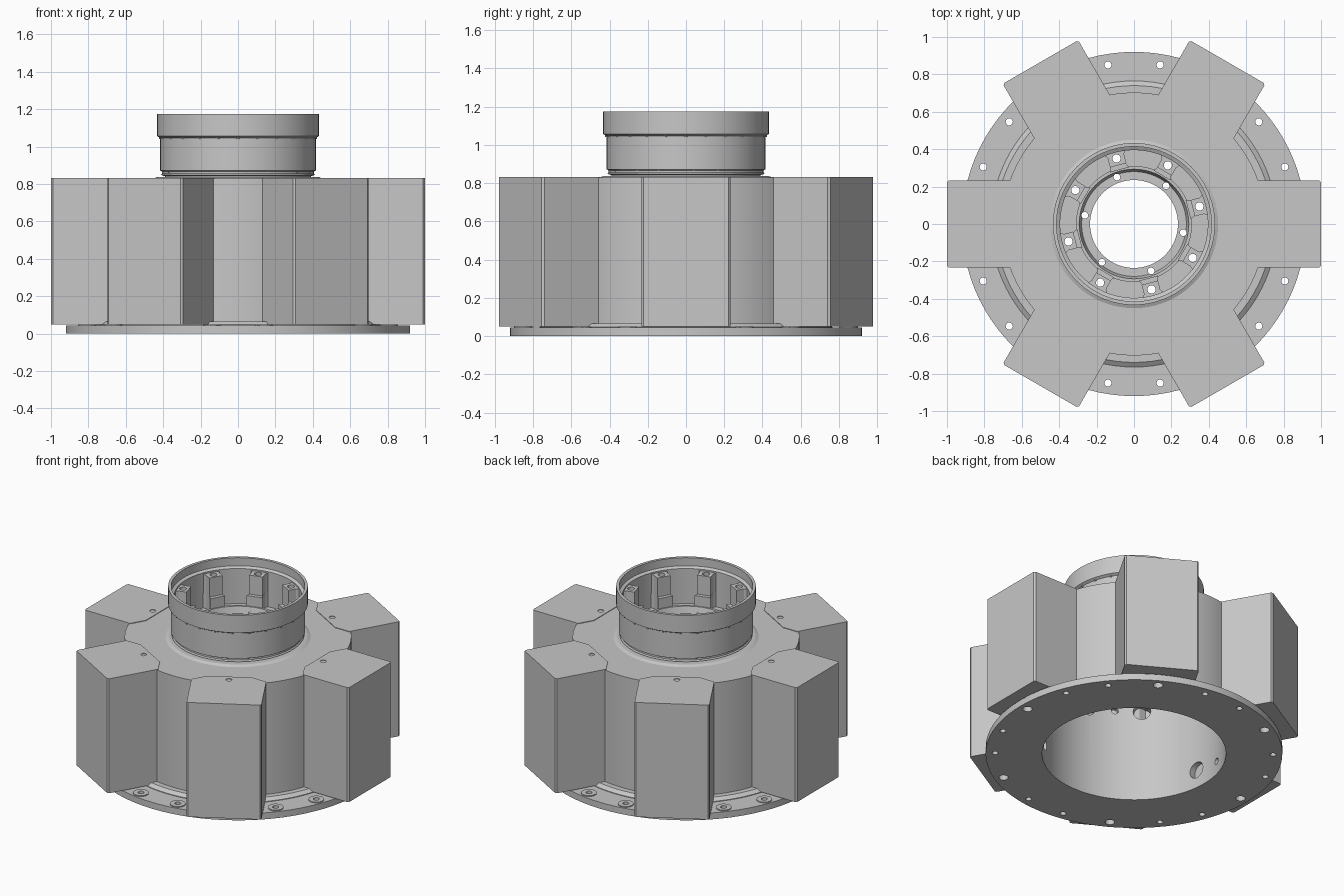
import bpy, bmesh
from math import cos, sin, pi, radians
from mathutils import Matrix, Vector

old = bpy.data.objects.get("Cube")
if old:
    bpy.data.objects.remove(old, do_unlink=True)

grey = bpy.data.materials.new("machined_grey")
grey.use_nodes = True
COLOUR = (0.57, 0.57, 0.57, 1)
grey.diffuse_color = COLOUR
grey.node_tree.nodes["Principled BSDF"].inputs["Base Color"].default_value = COLOUR


def smooth(ob):
    bpy.ops.object.select_all(action='DESELECT')
    ob.select_set(True)
    bpy.context.view_layer.objects.active = ob
    bpy.ops.object.shade_smooth_by_angle(angle=radians(20))


def finish(bm, name):
    bmesh.ops.recalc_face_normals(bm, faces=bm.faces)
    mesh = bpy.data.meshes.new(name)
    bm.to_mesh(mesh)
    bm.free()
    ob = bpy.data.objects.new(name, mesh)
    bpy.context.collection.objects.link(ob)
    mesh.materials.append(grey)
    smooth(ob)
    return ob


def lathe(name, profile, sides=96):
    """Turn a closed (radius, height) profile around z."""
    bm = bmesh.new()
    rings = [[bm.verts.new((r * cos(2 * pi * i / sides), r * sin(2 * pi * i / sides), z))
              for r, z in profile] for i in range(sides)]
    n = len(profile)
    for i in range(sides):
        a, b = rings[i], rings[(i + 1) % sides]
        for j in range(n):
            k = (j + 1) % n
            bm.faces.new((a[j], b[j], b[k], a[k]))
    return finish(bm, name)


def prism(bm, outline, z0, z1, angle):
    """Extrude a plan outline and turn it about z."""
    rot = Matrix.Rotation(radians(angle), 3, 'Z')
    low, high = ([bm.verts.new(rot @ Vector((x, y, z))) for x, y in outline] for z in (z0, z1))
    n = len(outline)
    bm.faces.new(low[::-1])
    bm.faces.new(high)
    for i in range(n):
        k = (i + 1) % n
        bm.faces.new((low[i], low[k], high[k], high[i]))


def mirrored(half):
    return [(x, -y) for x, y in half] + [(x, y) for x, y in reversed(half)]


def pin(bm, radius, dist, angle, z0, z1, sides=16):
    """Upright cylinder at polar position."""
    prism(bm, [(dist + radius * cos(2 * pi * i / sides), radius * sin(2 * pi * i / sides))
               for i in range(sides)], z0, z1, angle)


def radial_pin(bm, radius, angle, z):
    """Cylinder lying along a radius, through the inner wall."""
    m = (Matrix.Rotation(radians(angle), 4, 'Z') @ Matrix.Translation((0.57, 0, z))
         @ Matrix.Rotation(pi / 2, 4, 'Y'))
    bmesh.ops.create_cone(bm, cap_ends=True, segments=20, radius1=radius, radius2=radius,
                          depth=0.16, matrix=m)


def cut(ob, bm):
    cutter = finish(bm, "hole_cutter")
    cutter.hide_render = True
    mod = ob.modifiers.new("holes", 'BOOLEAN')
    mod.operation = 'DIFFERENCE'
    mod.solver = 'EXACT'
    mod.object = cutter
    bpy.ops.object.select_all(action='DESELECT')
    ob.select_set(True)
    bpy.context.view_layer.objects.active = ob
    bpy.ops.object.modifier_apply(modifier=mod.name)
    bpy.data.objects.remove(cutter, do_unlink=True)
    smooth(ob)


SIXTHS = range(0, 360, 60)
BOLTS = [a + 30 + s for a in SIXTHS for s in (-9.3, 9.3)]
POSTS = [15 + 45 * i for i in range(8)]


def hub_holes():
    """Cutter for the two rings of screw holes through hub and drum top."""
    bm = bmesh.new()
    for a in POSTS:
        pin(bm, 0.022, 0.362, a, 0.5, 1.3)
    for a in SIXTHS:
        pin(bm, 0.018, 0.267, a + 50, 0.5, 1.3)
    return bm


# Base flange with bolt holes and washers
flange = lathe("base_flange", [(0.57, 0), (0.92, 0), (0.92, 0.044), (0.57, 0.044)])
bm = bmesh.new()
for a in BOLTS:
    pin(bm, 0.019, 0.862, a, -0.1, 0.2)
for a in SIXTHS:
    pin(bm, 0.03, 0.862, a, -0.1, 0.2)
cut(flange, bm)
for a in BOLTS:
    ring = lathe("bolt_washer", [(0.019, 0.04), (0.048, 0.04), (0.048, 0.05), (0.019, 0.05)], 24)
    ring.location = (0.862 * cos(radians(a)), 0.862 * sin(radians(a)), 0)

# Hollow drum with a stepped foot and a shallow collar seat on top
drum = lathe("drum_body", [
    (0.57, 0.03), (0.765, 0.03), (0.765, 0.048), (0.74, 0.066), (0.703, 0.066),
    (0.703, 0.829), (0.45, 0.829), (0.43, 0.838), (0.237, 0.838),
    (0.237, 0.76), (0.57, 0.76)])
cut(drum, hub_holes())
bm = bmesh.new()
for radius, angle, z in ((0.055, 225, 0.63), (0.022, 242, 0.63), (0.045, 260, 0.61),
                         (0.055, 187, 0.125), (0.022, 166, 0.09), (0.04, 306, 0.15)):
    radial_pin(bm, radius, angle, z)
cut(drum, bm)

# Six block arms, each with a tapered inner tab and a small blind hole
arm_plan = mirrored([(0.6, 0.14), (0.655, 0.233), (0.99, 0.233), (1.0, 0.223)])
for i, a in enumerate(SIXTHS):
    bm = bmesh.new()
    prism(bm, arm_plan, 0.05, 0.833, a)
    arm = finish(bm, f"arm_{i + 1}")
    bm = bmesh.new()
    pin(bm, 0.019, 0.645, a, 0.79, 0.9)
    cut(arm, bm)

# Stepped hub cup with a low lip around the bore
hub = lathe("hub_cup", [
    (0.235, 0.825), (0.39, 0.825), (0.39, 0.842), (0.412, 0.848), (0.405, 0.856),
    (0.405, 0.866), (0.416, 0.872), (0.416, 1.046), (0.433, 1.056), (0.433, 1.175),
    (0.414, 1.175), (0.414, 1.12), (0.395, 1.11), (0.395, 0.87), (0.31, 0.87),
    (0.31, 0.9), (0.293, 0.9), (0.28, 0.855), (0.235, 0.855)])
cut(hub, hub_holes())

# Screw posts inside the cup, stepped and flared into the wall
low_plan = mirrored([(0.3, 0.052), (0.325, 0.042), (0.37, 0.042), (0.385, 0.05), (0.402, 0.068)])
top_plan = mirrored([(0.325, 0.045), (0.375, 0.045), (0.402, 0.062)])
for name, plan, z0, z1 in (("post_foot", low_plan, 0.86, 0.97),
                           ("post_head", top_plan, 0.97, 1.1)):
    bm = bmesh.new()
    for a in POSTS:
        prism(bm, plan, z0, z1, a)
    cut(finish(bm, name), hub_holes())

# Small studs under the hub rim
bm = bmesh.new()
for i in range(24):
    pin(bm, 0.008, 0.415, 15 * i, 1.04, 1.054, 8)
finish(bm, "rim_studs")
